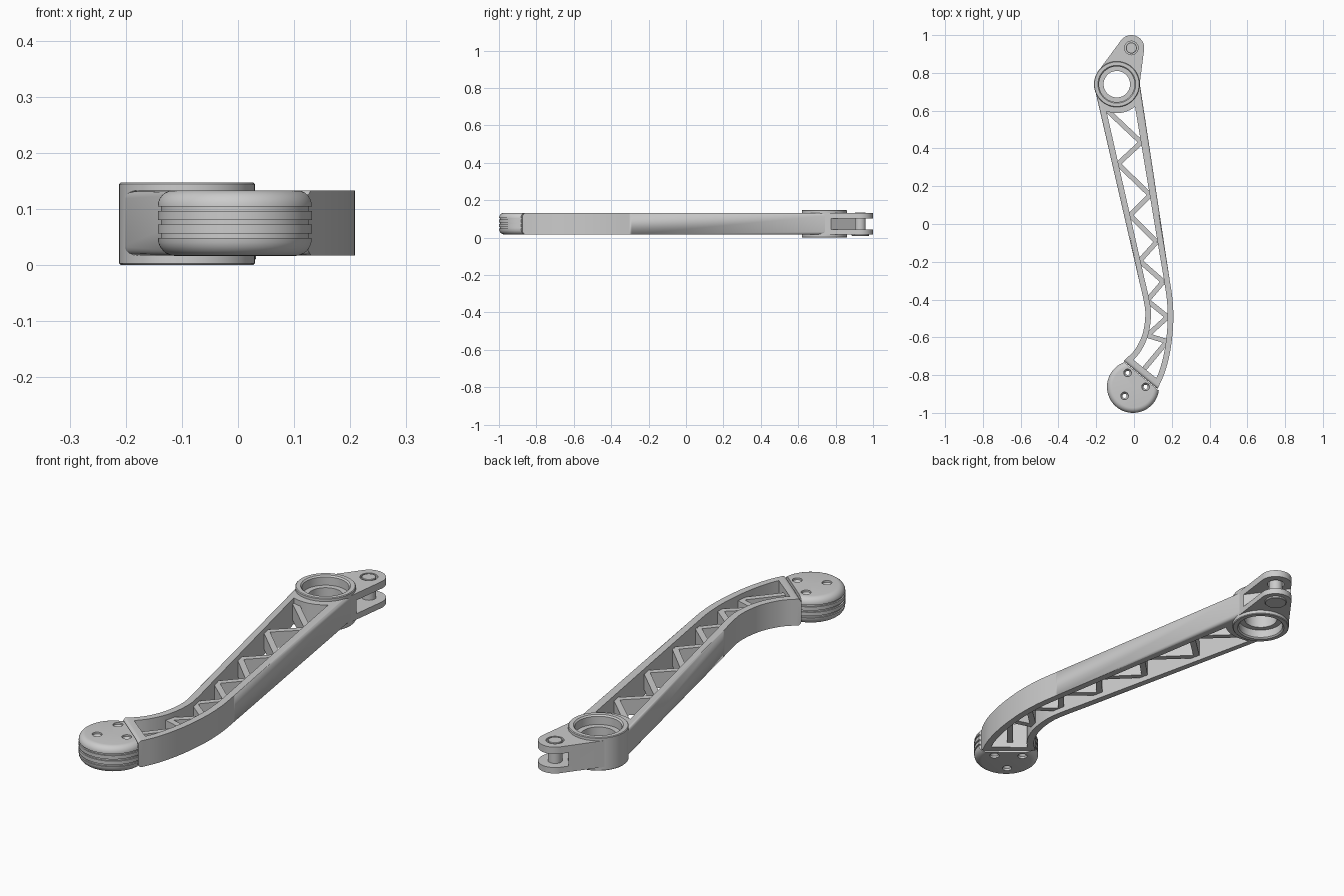
import bpy, bmesh
from math import sin, cos, pi, radians, atan2
from mathutils import Vector as V

if "Cube" in bpy.data.objects:
    bpy.data.objects.remove(bpy.data.objects["Cube"])

BOSS, LUG, PAD = V((-0.091, 0.74)), V((-0.014, 0.932)), V((-0.005, -0.862))
N = V((0.635, 0.773)).normalized()      # direction from pad towards arm
Z0, Z1 = 0.017, 0.133


def make(name, bm):
    bmesh.ops.recalc_face_normals(bm, faces=bm.faces)
    me = bpy.data.meshes.new(name)
    bm.to_mesh(me)
    bm.free()
    ob = bpy.data.objects.new(name, me)
    bpy.context.collection.objects.link(ob)
    return ob


def add_prism(bm, pts, z0, z1, bevel=0):
    lo = [bm.verts.new((p[0], p[1], z0)) for p in pts]
    hi = [bm.verts.new((p[0], p[1], z1)) for p in pts]
    caps = [bm.faces.new(lo[::-1]), bm.faces.new(hi)]
    for i in range(len(pts)):
        j = (i + 1) % len(pts)
        bm.faces.new((lo[i], lo[j], hi[j], hi[i]))
    if bevel:
        edges = [e for f in caps for e in f.edges]
        bmesh.ops.bevel(bm, geom=edges, offset=bevel, segments=4, profile=0.5, affect='EDGES')


def prism(name, pts, z0, z1, bevel=0):
    bm = bmesh.new()
    add_prism(bm, pts, z0, z1, bevel)
    return make(name, bm)


def lathe(name, profile, center, n=64):
    bm = bmesh.new()
    rings = [[bm.verts.new((center[0] + r * cos(2 * pi * k / n), center[1] + r * sin(2 * pi * k / n), z))
              for r, z in profile] for k in range(n)]
    m = len(profile)
    for k in range(n):
        a, b = rings[k], rings[(k + 1) % n]
        for i in range(m):
            j = (i + 1) % m
            if profile[i][0] or profile[j][0]:
                bm.faces.new((a[i], a[j], b[j], b[i]))
    bmesh.ops.remove_doubles(bm, verts=bm.verts, dist=1e-6)
    return make(name, bm)


def disc(name, c, r, z0, z1, n=64):
    return lathe(name, [(0, z0), (r, z0), (r, z1), (0, z1)], c, n)


def cut(ob, cutter):
    mod = ob.modifiers.new("cut", 'BOOLEAN')
    mod.operation, mod.solver, mod.object = 'DIFFERENCE', 'EXACT', cutter
    bpy.context.view_layer.objects.active = ob
    bpy.ops.object.modifier_apply(modifier=mod.name)
    bpy.data.objects.remove(cutter)


def arc(c, r, a0, a1, n):
    return [c + r * V((cos(a0 + (a1 - a0) * i / n), sin(a0 + (a1 - a0) * i / n))) for i in range(n + 1)]


def curve(pts, n=8):
    p = [V(q) for q in pts]
    p = [2 * p[0] - p[1]] + p + [2 * p[-1] - p[-2]]
    out = []
    for a, b, c, d in zip(p, p[1:], p[2:], p[3:]):
        for i in range(n):
            t = i / n
            out.append(0.5 * (2 * b + (c - a) * t + (2 * a - 5 * b + 4 * c - d) * t * t
                              + (3 * b - a - 3 * c + d) * t ** 3))
    return out + [p[-2]]


def offset(path, d):
    out = []
    for i, p in enumerate(path):
        t = (path[min(i + 1, len(path) - 1)] - path[max(i - 1, 0)]).normalized()
        out.append(p + d * V((-t.y, t.x)))
    return out


# Arm frame: two curved side rails around a through pocket
left = [V((-0.207, 0.714))] + curve([(0.027, -0.30), (0.05, -0.40), (0.06, -0.48), (0.046, -0.58),
                                     (0.005, -0.665), (-0.055, -0.725)])
right = [V((0.028, 0.759))] + curve([(0.188, -0.29), (0.204, -0.40), (0.208, -0.52), (0.194, -0.66),
                                     (0.165, -0.78), (0.125, -0.873)])
arm = prism("arm_frame", left + right[::-1], Z0, Z1, 0.015)


def inner(path, d):
    return [p for p in offset(path, d)[1:] if (p - PAD).dot(N) > 0.108]


top_arc = arc(BOSS, 0.153, radians(309), radians(249), 12)
cut(arm, prism("pocket", inner(left, 0.03) + inner(right, -0.03)[::-1] + top_arc, -0.1, 0.3))
cut(arm, disc("bore", BOSS, 0.107, -0.1, 0.3))

# Zigzag lattice between the rails
zig = [(-0.14, 0.60), (0.038, 0.432), (-0.085, 0.318), (0.086, 0.153), (-0.022, 0.046), (0.12, -0.095),
       (0.03, -0.195), (0.155, -0.305), (0.07, -0.405), (0.178, -0.492), (0.07, -0.59), (0.175, -0.622),
       (0.035, -0.79)]
bm = bmesh.new()
for a, b in zip(zig, zig[1:]):
    a, b = V(a), V(b)
    t = (b - a).normalized()
    s = V((-t.y, t.x)) * 0.013
    add_prism(bm, [a - s, b - s, b + s, a + s], 0.04, 0.11)
make("lattice_struts", bm)

# Bearing boss, counterbored from both sides
lathe("bearing_boss", [(0.118, 0), (0.121, 0.003), (0.121, 0.144), (0.118, 0.147), (0.1, 0.147), (0.094, 0.141),
                       (0.094, 0.105), (0.07, 0.105), (0.07, 0.042), (0.094, 0.042), (0.094, 0.006),
                       (0.1, 0)], BOSS, 96)

# Fork lug: tangent hull from boss to pin, slotted for the pin
d = LUG - BOSS
ang = atan2(d.y, d.x)
R, r = 0.12, 0.068
from math import acos
phi = acos((R - r) / d.length)
hull = arc(LUG, r, ang - phi, ang + phi, 24) + arc(BOSS, R, ang + phi, ang - phi + 2 * pi, 48)
fork = prism("fork_lug", hull, Z0, Z1)
cut(fork, disc("bore", BOSS, 0.107, -0.1, 0.3))
p, q = V((-0.09, 0.947)), V((0.035, 0.775))
e = (q - p).normalized()
out = V((-e.y, e.x))
cut(fork, prism("slot", [p - e * 0.2, q + e * 0.2, q + e * 0.2 + out * 0.4, p - e * 0.2 + out * 0.4], 0.043, 0.102))
cut(fork, disc("pin_hole", LUG, 0.036, 0.085, 0.2))

# Pivot pin with a flat head underneath
lathe("pivot_pin", [(0, 0.009), (0.044, 0.009), (0.046, 0.011), (0.046, 0.02), (0.029, 0.02), (0.029, 0.132),
                    (0.027, 0.134), (0, 0.134)], LUG, 48)

# Foot pad: rounded disc with side grooves, cut flat against the arm
PR, f = 0.138, 0.032
prof = [(0, Z0 - 0.001)] + [tuple(v) for v in arc(V((PR - f, Z0 - 0.001 + f)), f, -pi / 2, 0, 6)]
for z in (0.052, 0.076, 0.1):
    prof += [(PR, z - 0.004), (PR - 0.006, z - 0.004), (PR - 0.006, z + 0.004), (PR, z + 0.004)]
prof += [tuple(v) for v in arc(V((PR - 0.028, 0.105)), 0.028, 0, pi / 2, 6)] + [(0, Z1)]
pad = lathe("foot_pad", prof, PAD, 96)
s = V((-N.y, N.x)) * 0.3
b = PAD + N * 0.071
cut(pad, prism("flat", [b - s, b - s + N * 0.3, b + s + N * 0.3, b + s], -0.1, 0.3))
for c in ((-0.034, -0.788), (0.061, -0.862), (-0.05, -0.91)):
    cut(pad, lathe("screw_hole", [(0, 0), (0.02, 0), (0.02, 0.025), (0.011, 0.035), (0.011, 0.115),
                                  (0.02, 0.125), (0.02, 0.16), (0, 0.16)], c, 32))

# Smooth curved surfaces, keep hard edges
for ob in bpy.context.scene.objects:
    ob.select_set(True)
bpy.context.view_layer.objects.active = arm
bpy.ops.object.shade_smooth_by_angle(angle=radians(30))
